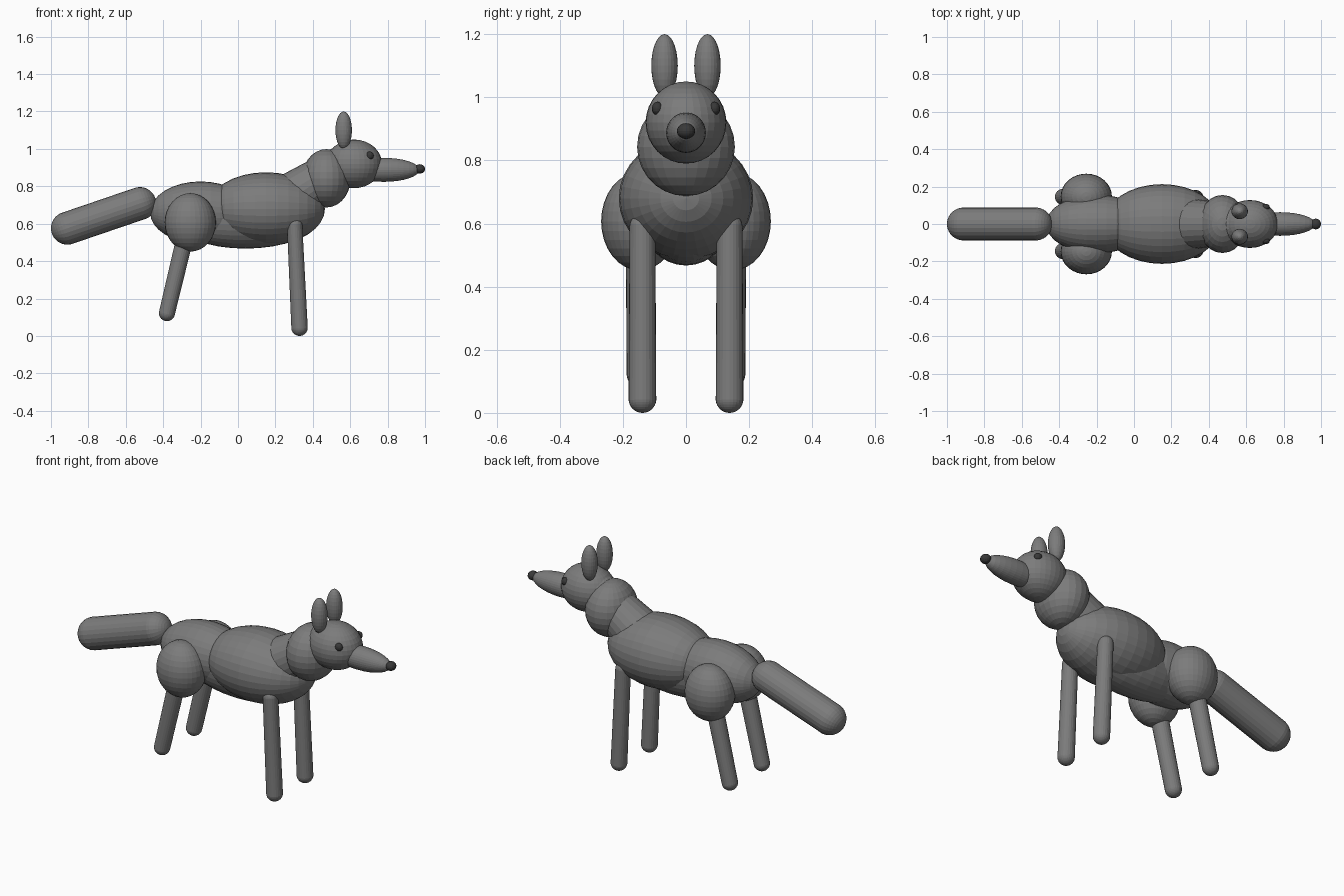
import bpy, bmesh
from mathutils import Vector, Matrix

if "Cube" in bpy.data.objects:
    bpy.data.objects.remove(bpy.data.objects["Cube"])

dark = bpy.data.materials.new("dark")
dark.diffuse_color = (0.04, 0.04, 0.04, 1)
dark.use_nodes = True
dark.node_tree.nodes["Principled BSDF"].inputs["Base Color"].default_value = dark.diffuse_color
grey = bpy.data.materials.new("fur")
grey.diffuse_color = (0.2, 0.2, 0.2, 1)
grey.use_nodes = True
grey.node_tree.nodes["Principled BSDF"].inputs["Base Color"].default_value = grey.diffuse_color


def finish(bm, name, mat):
    bmesh.ops.recalc_face_normals(bm, faces=bm.faces)
    mesh = bpy.data.meshes.new(name)
    bm.to_mesh(mesh)
    bm.free()
    mesh.materials.append(mat)
    obj = bpy.data.objects.new(name, mesh)
    bpy.context.collection.objects.link(obj)
    return obj


def ellipsoid(name, centre, radii, segs=32, rings=16, mat=grey, along_x=False):
    """Scaled sphere, optionally with its poles along x."""
    bm = bmesh.new()
    bmesh.ops.create_uvsphere(bm, u_segments=segs, v_segments=rings, radius=1)
    turn = Matrix.Rotation(1.5707963, 4, 'Y') if along_x else Matrix()
    bm.transform(Matrix.Translation(centre) @ Matrix.Diagonal((*radii, 1)) @ turn)
    return finish(bm, name, mat)


def capsule(name, a, b, ra, rb, segs=24):
    """Tapered rod with round ends from a to b."""
    a, b = Vector(a), Vector(b)
    bm = bmesh.new()
    bmesh.ops.create_uvsphere(bm, u_segments=segs, v_segments=17, radius=1)
    for v in bm.verts:
        if v.co.z > 0:
            v.co = v.co * rb + Vector((0, 0, (b - a).length))
        else:
            v.co *= ra
    rot = (b - a).to_track_quat('Z', 'Y').to_matrix().to_4x4()
    bm.transform(Matrix.Translation(a) @ rot)
    return finish(bm, name, grey)


# Torso
ellipsoid("chest", (0.15, 0, 0.68), (0.315, 0.213, 0.195), along_x=True)
ellipsoid("belly", (0.04, 0, 0.622), (0.38, 0.145, 0.155), along_x=True)
ellipsoid("rump", (-0.2, 0, 0.66), (0.27, 0.157, 0.166), along_x=True)

# Neck and ruff
capsule("neck", (0.28, 0, 0.73), (0.58, 0, 0.93), 0.14, 0.1)
ellipsoid("ruff", (0.473, 0, 0.843), (0.13, 0.155, 0.156), 24, 14)

# Head
ellipsoid("head", (0.62, 0, 0.92), (0.15, 0.128, 0.13))
ellipsoid("muzzle", (0.78, 0, 0.888), (0.19, 0.063, 0.064), along_x=True)
ellipsoid("nose", (0.972, 0, 0.893), (0.028, 0.029, 0.025), 16, 10, dark)

# Tail
capsule("tail", (-0.912, 0, 0.576), (-0.525, 0, 0.708), 0.088, 0.088)

# Mirrored parts: eyes, ears, legs
for side, s in (("left", 1), ("right", -1)):
    ellipsoid(side + "_eye", (0.704, s * 0.09, 0.964), (0.022, 0.018, 0.022), 16, 10, dark)
    ellipsoid(side + "_ear", (0.565, s * 0.068, 1.1), (0.044, 0.042, 0.1), 24, 14)
    ellipsoid(side + "_haunch", (-0.255, s * 0.147, 0.607), (0.137, 0.122, 0.156))
    capsule(side + "_hind_leg", (-0.38, s * 0.145, 0.122), (-0.28, s * 0.145, 0.54), 0.043, 0.046)
    capsule(side + "_front_leg", (0.329, s * 0.138, 0.044), (0.303, s * 0.138, 0.59), 0.044, 0.041)
